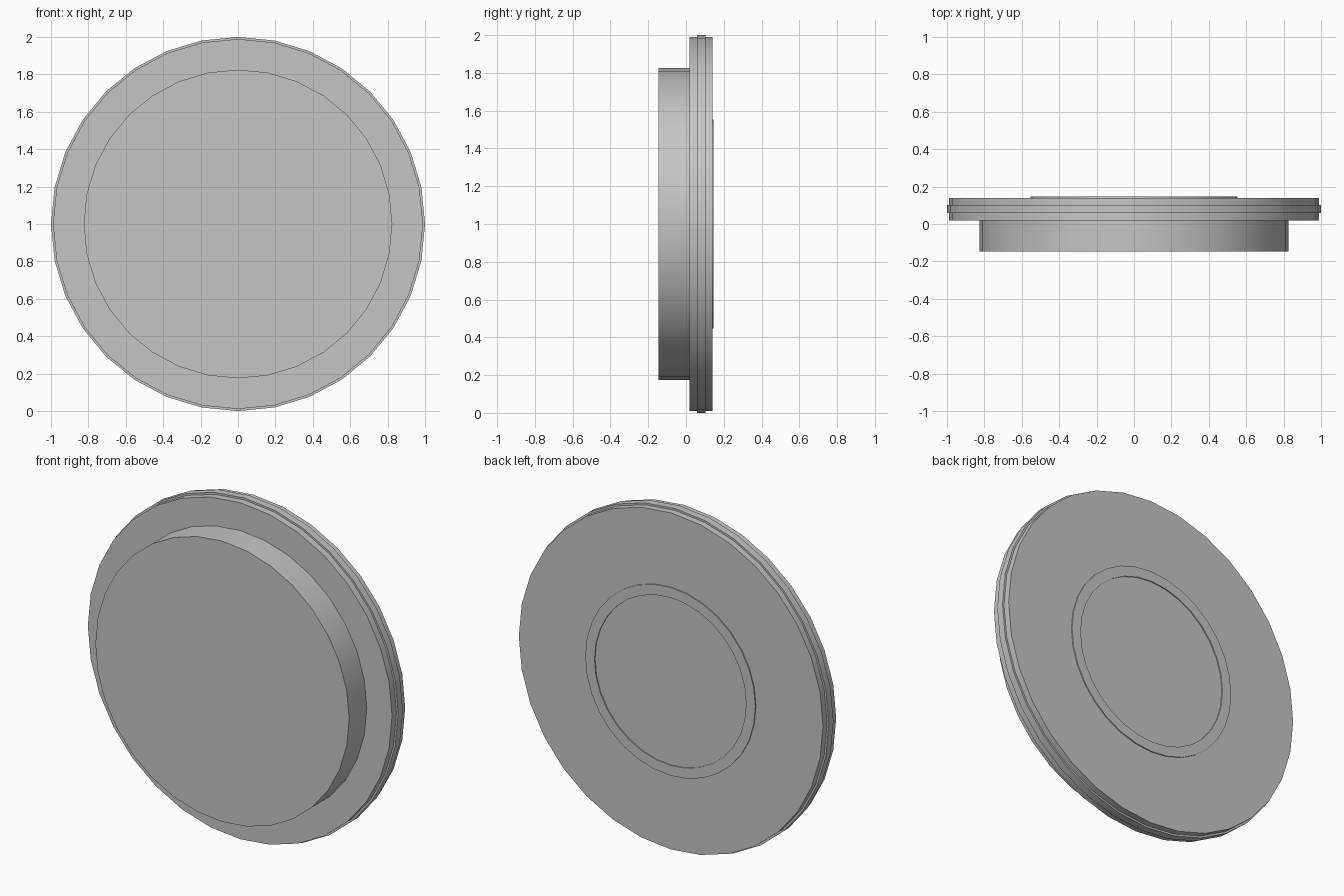
import bpy, bmesh, math

if "Cube" in bpy.data.objects:
    bpy.data.objects.remove(bpy.data.objects["Cube"])

SIDES = 32
CENTRE_Z = 1.0

grey = bpy.data.materials.new("light grey")
grey.diffuse_color = (0.56, 0.56, 0.56, 1)
grey.use_nodes = True
grey.node_tree.nodes["Principled BSDF"].inputs["Base Color"].default_value = grey.diffuse_color


def lathe(name, profile, cap_front=False, cap_back=False):
    """Spin (radius, y) points, listed front to back, around the y axis."""
    bm = bmesh.new()
    rings = []
    for r, y in profile:
        ring = []
        for i in range(SIDES):
            a = 2 * math.pi * i / SIDES
            ring.append(bm.verts.new((r * math.sin(a), y, CENTRE_Z + r * math.cos(a))))
        rings.append(ring)
    for r0, r1 in zip(rings, rings[1:]):
        for i in range(SIDES):
            k = (i + 1) % SIDES
            bm.faces.new((r0[i], r0[k], r1[k], r1[i]))
    if cap_front:
        bm.faces.new(rings[0][::-1])
    if cap_back:
        bm.faces.new(rings[-1])
    mesh = bpy.data.meshes.new(name)
    bm.to_mesh(mesh)
    bm.free()
    mesh.materials.append(grey)
    ob = bpy.data.objects.new(name, mesh)
    bpy.context.collection.objects.link(ob)
    bpy.ops.object.select_all(action='DESELECT')
    ob.select_set(True)
    bpy.context.view_layer.objects.active = ob
    bpy.ops.object.shade_smooth_by_angle(angle=math.radians(30))
    return ob


FRONT, STEP, BACK = -0.146, 0.018, 0.140

# thick round body at the front
lathe("front_body", [(0.825, FRONT), (0.825, STEP)], cap_front=True)

# wide flange with a slightly prouder band round its rim
lathe("flange", [(0.825, STEP), (0.989, STEP), (0.989, 0.059), (1.0, 0.059),
                 (1.0, 0.102), (0.989, 0.102), (0.989, BACK), (0.553, BACK)])

# thin raised ring on the back, with the flat centre inside it
lathe("back_ring", [(0.553, BACK), (0.553, 0.146), (0.493, 0.146), (0.493, BACK)],
      cap_back=True)
